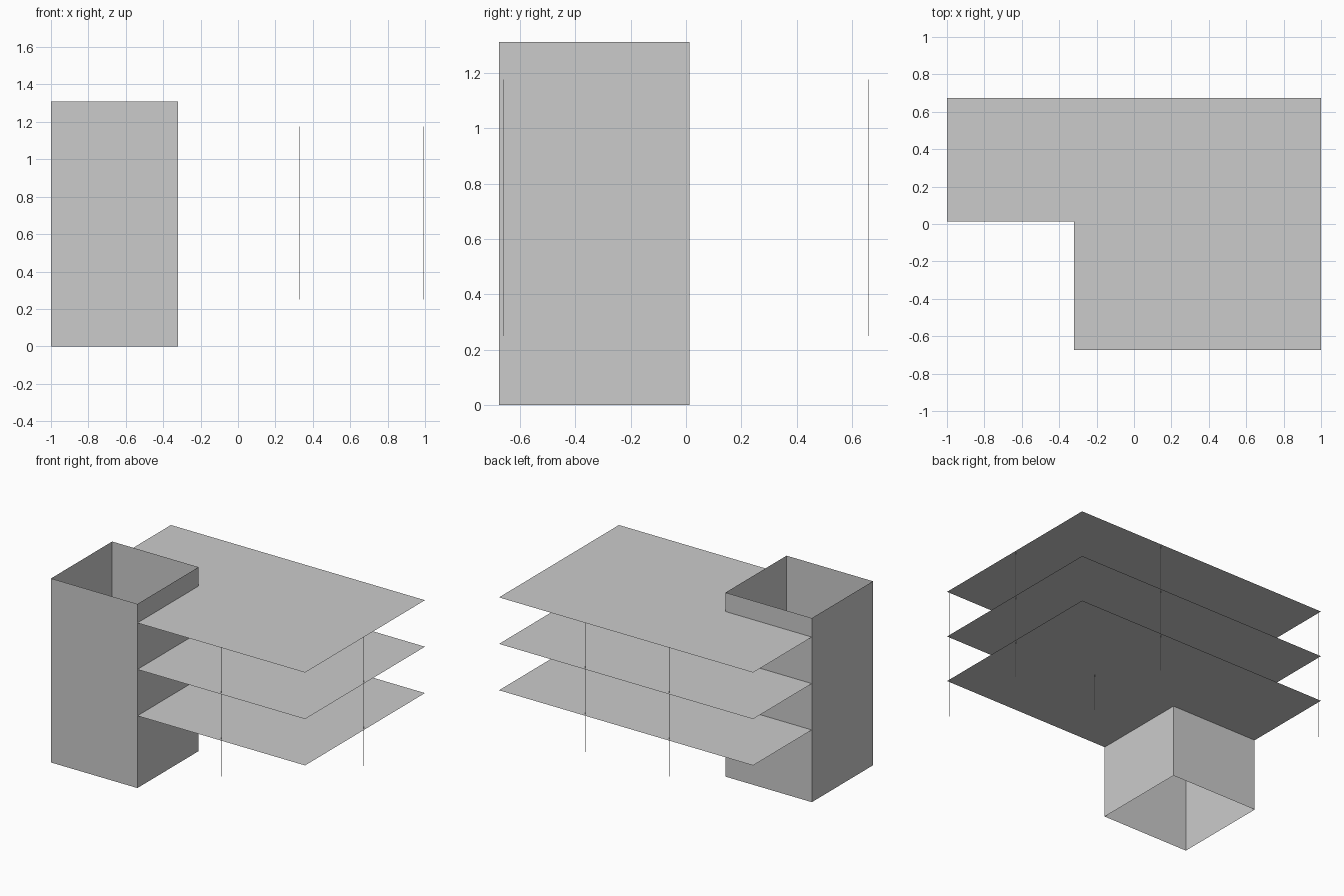
import bpy, bmesh

if "Cube" in bpy.data.objects:
    bpy.data.objects.remove(bpy.data.objects["Cube"])

X0, X1, XS = -1.0, 1.0, -0.32      # overall width, shaft right side
Y0, Y1, YS = -0.674, 0.674, 0.013  # overall depth, shaft back side
LEVELS = (0.514, 0.844, 1.175)


def finish(name, bm):
    mesh = bpy.data.meshes.new(name)
    bm.to_mesh(mesh)
    bm.free()
    obj = bpy.data.objects.new(name, mesh)
    bpy.context.collection.objects.link(obj)
    return obj


# Open stair shaft: four sheet walls, no top or bottom
bm = bmesh.new()
ring = [(X0, Y0), (XS, Y0), (XS, YS), (X0, YS)]
low = [bm.verts.new((x, y, 0)) for x, y in ring]
high = [bm.verts.new((x, y, 1.31)) for x, y in ring]
for i in range(4):
    j = (i + 1) % 4
    bm.faces.new((low[i], low[j], high[j], high[i]))
finish("stair_shaft", bm)

# L-shaped floor sheets wrapping the shaft
outline = [(XS, Y0), (X1, Y0), (X1, Y1), (X0, Y1), (X0, YS), (XS, YS)]
for n, z in enumerate(LEVELS):
    bm = bmesh.new()
    bm.faces.new([bm.verts.new((x, y, z)) for x, y in outline])
    finish(f"floor_slab_{n + 1}", bm)

# Hair-thin columns on a regular grid, outside the shaft
Z_BASE, THICK = 0.25, 0.0015
height = LEVELS[-1] - Z_BASE
bm = bmesh.new()
for x in (-0.99, -0.33, 0.33, 0.99):
    for y in (-0.66, 0.0, 0.66):
        if x < 0 and y < 0.1:
            continue
        made = bmesh.ops.create_cube(bm, size=1)["verts"]
        bmesh.ops.scale(bm, vec=(THICK, THICK, height), verts=made)
        bmesh.ops.translate(bm, vec=(x, y, Z_BASE + height / 2), verts=made)
finish("columns", bm)
